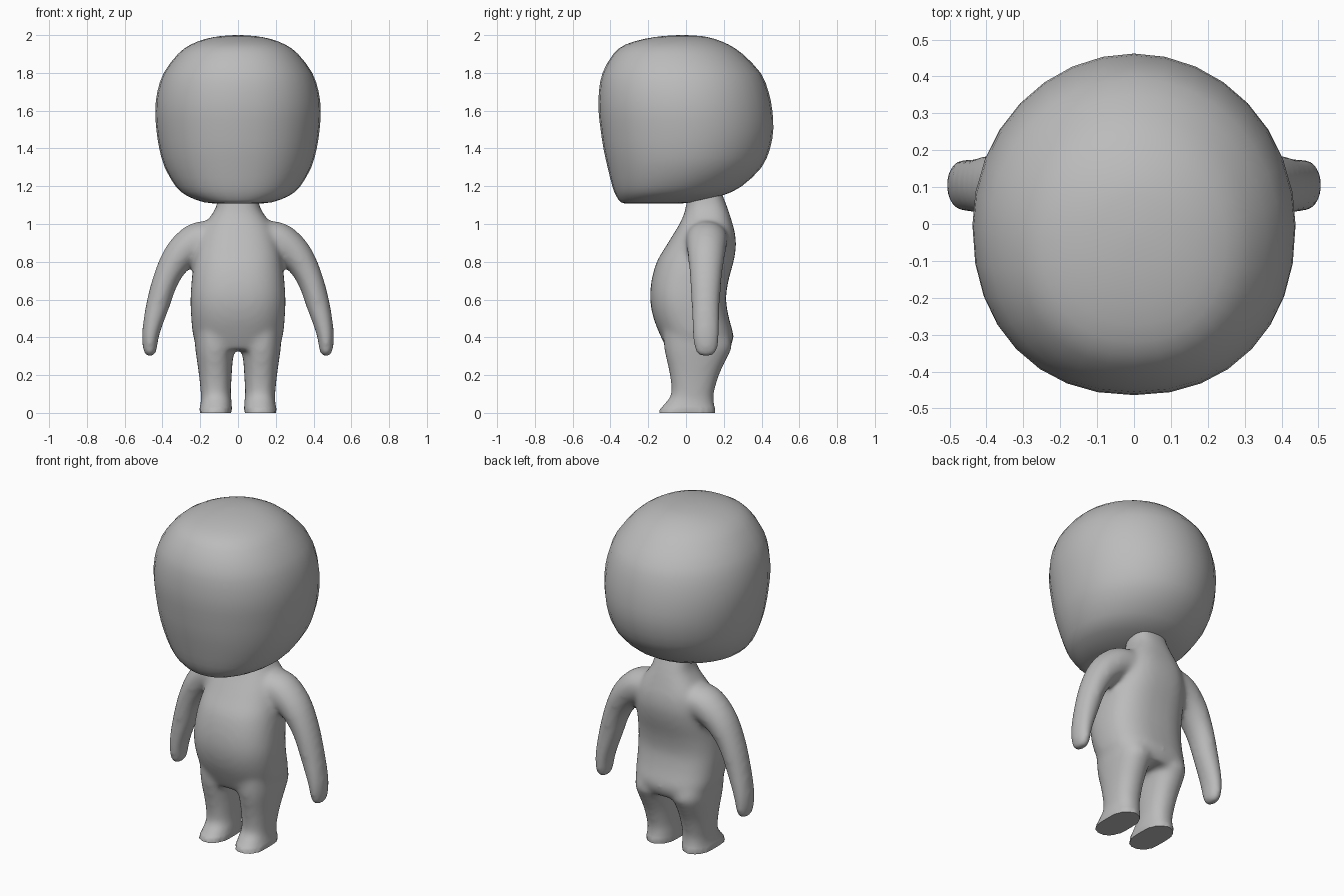
import bpy, bmesh, math
from mathutils import Vector

if "Cube" in bpy.data.objects:
    bpy.data.objects.remove(bpy.data.objects["Cube"])

grey = bpy.data.materials.new("plain grey")
grey.diffuse_color = (0.5, 0.5, 0.5, 1)
grey.use_nodes = True
grey.node_tree.nodes["Principled BSDF"].inputs["Base Color"].default_value = grey.diffuse_color


def spline(rows, steps):
    """Catmull-Rom interpolation of section rows."""
    rows = [Vector(r) for r in rows]
    out = []
    for i in range(len(rows) - 1):
        p0, p1 = rows[max(i - 1, 0)], rows[i]
        p2, p3 = rows[i + 1], rows[min(i + 2, len(rows) - 1)]
        for s in range(steps):
            t = s / steps
            out.append(0.5 * (2 * p1 + (p2 - p0) * t + (2 * p0 - 5 * p1 + 4 * p2 - p3) * t * t
                              + (3 * p1 - p0 - 3 * p2 + p3) * t ** 3))
    return out + [rows[-1]]


def loft(bm, rows, steps=3, segs=32, front=2.0, back=2.0, mirror=False):
    """Rows are (x, y, z, half width, half depth, tilt); exponents square the section."""
    rings = []
    for cx, cy, cz, rx, ry, tilt in spline(rows, steps):
        ring = []
        for k in range(segs):
            a = 2 * math.pi * k / segs
            c, s = math.cos(a), math.sin(a)
            e = 2 / (front if s < 0 else back)
            u = math.copysign(abs(c) ** e, c) * rx
            v = math.copysign(abs(s) ** e, s) * ry
            x = cx + u * math.cos(tilt)
            ring.append(bm.verts.new((-x if mirror else x, cy + v, cz + u * math.sin(tilt))))
        rings.append(ring)
    faces = [bm.faces.new(rings[0]), bm.faces.new(rings[-1])]
    for a, b in zip(rings, rings[1:]):
        for k in range(segs):
            j = (k + 1) % segs
            faces.append(bm.faces.new((a[k], a[j], b[j], b[k])))
    bmesh.ops.recalc_face_normals(bm, faces=faces)


def upright(rows):
    """(z, x centre, half width, front y, back y) to loft rows."""
    return [(x, (f + b) / 2, z, w, (b - f) / 2, 0) for z, x, w, f, b in rows]


def make(name, bm):
    me = bpy.data.meshes.new(name)
    bm.to_mesh(me)
    bm.free()
    me.materials.append(grey)
    ob = bpy.data.objects.new(name, me)
    bpy.context.collection.objects.link(ob)
    return ob


def shade(ob):
    for p in ob.data.polygons:
        p.use_smooth = True


# Head: flat face, chin forward, underside rising to the back
bm = bmesh.new()
loft(bm, upright([
    (1.108, 0, 0.10, -0.31, -0.06), (1.115, 0, 0.18, -0.345, 0.04), (1.15, 0, 0.272, -0.37, 0.19),
    (1.2, 0, 0.33, -0.39, 0.295), (1.3, 0, 0.388, -0.415, 0.40), (1.4, 0, 0.417, -0.437, 0.445),
    (1.5, 0, 0.432, -0.452, 0.462), (1.6, 0, 0.438, -0.463, 0.457), (1.7, 0, 0.427, -0.461, 0.437),
    (1.8, 0, 0.393, -0.442, 0.395), (1.9, 0, 0.318, -0.385, 0.30), (1.95, 0, 0.25, -0.32, 0.225),
    (1.98, 0, 0.17, -0.22, 0.15), (1.995, 0, 0.09, -0.12, 0.08), (2.0, 0, 0.015, -0.035, -0.005)]),
    steps=2, front=2.2, back=2.0)
shade(make("head", bm))

# Torso and neck
bm = bmesh.new()
loft(bm, upright([
    (0.335, 0, 0.20, -0.10, 0.225), (0.4, 0, 0.236, -0.132, 0.253), (0.5, 0, 0.248, -0.172, 0.228),
    (0.6, 0, 0.252, -0.19, 0.212), (0.7, 0, 0.246, -0.183, 0.225), (0.8, 0, 0.235, -0.155, 0.252),
    (0.88, 0, 0.22, -0.108, 0.265), (0.95, 0, 0.20, -0.065, 0.26), (1.0, 0, 0.175, -0.035, 0.247),
    (1.05, 0, 0.14, -0.012, 0.232), (1.1, 0, 0.113, 0.0, 0.215), (1.2, 0, 0.10, 0.015, 0.175)]),
    front=2.4, back=2.6)

for mirror in (False, True):
    # Legs with flared feet
    loft(bm, upright([
        (0.0, 0.12, 0.09, -0.145, 0.155), (0.02, 0.118, 0.086, -0.138, 0.155),
        (0.06, 0.115, 0.082, -0.105, 0.148), (0.1, 0.117, 0.08, -0.078, 0.147),
        (0.2, 0.12, 0.087, -0.086, 0.175), (0.3, 0.123, 0.098, -0.108, 0.222),
        (0.36, 0.12, 0.108, -0.118, 0.245), (0.45, 0.12, 0.11, -0.12, 0.21)]),
        front=2.3, back=2.3, mirror=mirror)
    # Arms curving down to rounded hands
    loft(bm, [
        (0.08, 0.11, 0.93, 0.09, 0.11, 1.3), (0.2, 0.11, 0.917, 0.10, 0.112, 1.05),
        (0.305, 0.108, 0.84, 0.088, 0.10, 0.79), (0.377, 0.105, 0.72, 0.071, 0.086, 0.47),
        (0.425, 0.104, 0.57, 0.063, 0.076, 0.3), (0.46, 0.105, 0.43, 0.048, 0.073, 0.14),
        (0.467, 0.106, 0.34, 0.038, 0.063, 0.09), (0.467, 0.106, 0.31, 0.028, 0.048, 0.05),
        (0.467, 0.106, 0.296, 0.01, 0.02, 0)], segs=20, mirror=mirror)

# Fuse limbs and torso into one soft skin, keeping the soles crisp
body = make("body", bm)
mod = body.modifiers.new("fuse", 'REMESH')
mod.mode = 'VOXEL'
mod.voxel_size = 0.014
dg = bpy.context.evaluated_depsgraph_get()
fused = bpy.data.meshes.new_from_object(body.evaluated_get(dg))
body.modifiers.clear()
bm = bmesh.new()
bm.from_mesh(fused)
soft = [v for v in bm.verts if v.co.z > 0.03]
for _ in range(8):
    bmesh.ops.smooth_vert(bm, verts=soft, factor=0.5, use_axis_x=True, use_axis_y=True, use_axis_z=True)
for v in bm.verts:
    if v.co.z < 0.012:
        v.co.z = 0
bm.to_mesh(body.data)
bm.free()
shade(body)
bpy.context.view_layer.objects.active = body
body.select_set(True)
bpy.ops.object.shade_smooth_by_angle(angle=math.radians(50))
